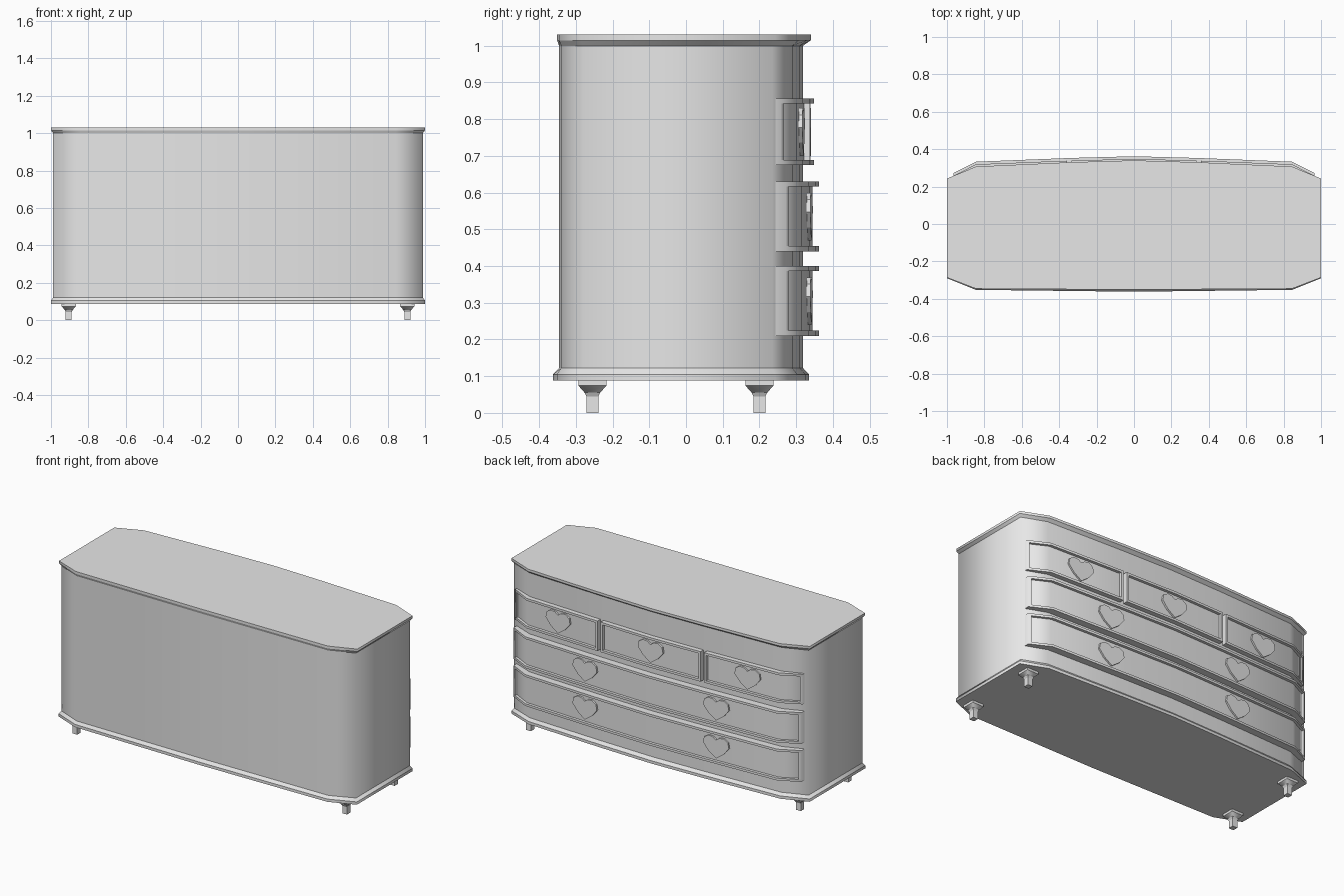
import bpy, bmesh, math
from mathutils import Matrix, Vector

cube = bpy.data.objects.get("Cube")
if cube:
    bpy.data.objects.remove(cube, do_unlink=True)

grey = bpy.data.materials.new("light_grey")
grey.use_nodes = True
grey.diffuse_color = (0.8, 0.8, 0.8, 1)
grey.node_tree.nodes["Principled BSDF"].inputs["Base Color"].default_value = (0.8, 0.8, 0.8, 1)


def loft(name, levels, smooth=True):
    """Closed solid through stacked outlines; levels = [(z, [(x, y), ...]), ...]."""
    bm = bmesh.new()
    rings = [[bm.verts.new((x, y, z)) for x, y in outline] for z, outline in levels]
    n = len(rings[0])
    for low, high in zip(rings, rings[1:]):
        for i in range(n):
            j = (i + 1) % n
            bm.faces.new((low[i], low[j], high[j], high[i]))
    bm.faces.new(rings[0][::-1])
    bm.faces.new(rings[-1])
    bmesh.ops.recalc_face_normals(bm, faces=bm.faces)
    # Upright bends stay soft, mouldings and square corners stay crisp
    for f in bm.faces:
        f.smooth = smooth
    for e in bm.edges:
        a, b = e.verts
        upright = abs(a.co.z - b.co.z) > 1e-4
        e.smooth = upright and e.calc_face_angle(0) < math.radians(75)
    mesh = bpy.data.meshes.new(name)
    bm.to_mesh(mesh)
    bm.free()
    mesh.materials.append(grey)
    obj = bpy.data.objects.new(name, mesh)
    bpy.context.collection.objects.link(obj)
    return obj


# Cabinet: bowed plan with chamfered corners, flared at plinth and top
def plan(half_w, front, front_corner, side_front, side_back, back_corner, back):
    bow = back_corner + (back - back_corner) * 0.7
    half = [(0, front), (0.845, front_corner), (half_w, side_front),
            (half_w, side_back), (0.845, back_corner), (0.34, bow), (0, back)]
    return half + [(-x, y) for x, y in half[-2:0:-1]]


plinth = plan(1.0, -0.362, -0.352, -0.29, 0.243, 0.303, 0.335)
carcass = plan(0.988, -0.346, -0.34, -0.28, 0.235, 0.29, 0.319)
top = plan(1.0, -0.351, -0.346, -0.286, 0.243, 0.307, 0.34)
loft("cabinet", [(0.088, plinth), (0.105, plinth), (0.122, carcass),
                 (1.0, carcass), (1.015, top), (1.03, top)])

# Legs: square shaft flaring to a square pad
def square(cx, cy, r):
    return [(cx - r, cy - r), (cx + r, cy - r), (cx + r, cy + r), (cx - r, cy + r)]


for side, sx in (("left", 1), ("right", -1)):
    for place, y in (("front", -0.255), ("back", 0.2)):
        loft(f"{place}_leg_{side}",
             [(z, square(sx * 0.905, y, r)) for z, r in
              ((0, 0.016), (0.045, 0.016), (0.056, 0.022), (0.074, 0.038), (0.089, 0.038))])

# Drawer fronts follow this bowed line
BOW = [(0, 0.362), (0.34, 0.353), (0.845, 0.333), (0.965, 0.272)]


def bow_y(x):
    x = abs(x)
    for (xa, ya), (xb, yb) in zip(BOW, BOW[1:]):
        if x <= xb:
            return ya + (yb - ya) * (x - xa) / (xb - xa)
    return BOW[-1][1]


def bowed_slab(name, x0, x1, z0, z1, inset):
    bends = {s * x for x, _ in BOW for s in (-1, 1)}
    xs = sorted({x0, x1} | {x for x in bends if x0 < x < x1})
    outer = [(x, bow_y(x) - inset) for x in xs]
    inner = [(x, bow_y(x) - 0.085) for x in reversed(xs)]
    loft(name, [(z0, outer + inner), (z1, outer + inner)])


def heart(name, x, z, inset):
    half = [(0, -0.066), (0.05, -0.03), (0.084, 0.012), (0.078, 0.046),
            (0.05, 0.064), (0.02, 0.06), (0, 0.045)]
    outline = half + [(-a, b) for a, b in half[-2:0:-1]]
    obj = loft(name, [(-0.01, outline), (0.01, outline)], smooth=False)
    # Stand the plate up facing back and turn it to the bow
    slope = (bow_y(x + 0.05) - bow_y(x - 0.05)) / 0.1
    across = Vector((-1, -slope, 0)).normalized()
    up = Vector((0, 0, 1))
    turn = Matrix((across, up, across.cross(up))).transposed().to_4x4()
    obj.matrix_world = Matrix.Translation((x, bow_y(x) - inset, z)) @ turn


def drawer(name, x0, x1, z0, z1, inset, hearts):
    rim = 0.014
    panel = inset + 0.017
    bowed_slab(name + "_panel", x0 + rim, x1 - rim, z0 + rim, z1 - rim, panel)
    bowed_slab(name + "_bottom_rim", x0, x1, z0, z0 + rim, inset)
    bowed_slab(name + "_top_rim", x0, x1, z1 - rim, z1, inset)
    bowed_slab(name + "_right_rim", x0, x0 + rim, z0 + rim, z1 - rim, inset)
    bowed_slab(name + "_left_rim", x1 - rim, x1, z0 + rim, z1 - rim, inset)
    for i, x in enumerate(hearts):
        heart(f"{name}_heart_{i + 1}", x, (z0 + z1) / 2, panel)


drawer("lower_drawer", -0.965, 0.965, 0.21, 0.4, 0, (-0.44, 0.44))
drawer("middle_drawer", -0.965, 0.965, 0.44, 0.63, 0, (-0.44, 0.44))
drawer("top_drawer_left", 0.358, 0.965, 0.675, 0.857, 0.014, (0.635,))
drawer("top_drawer_centre", -0.335, 0.335, 0.675, 0.857, 0.014, (0,))
drawer("top_drawer_right", -0.965, -0.358, 0.675, 0.857, 0.014, (-0.635,))
